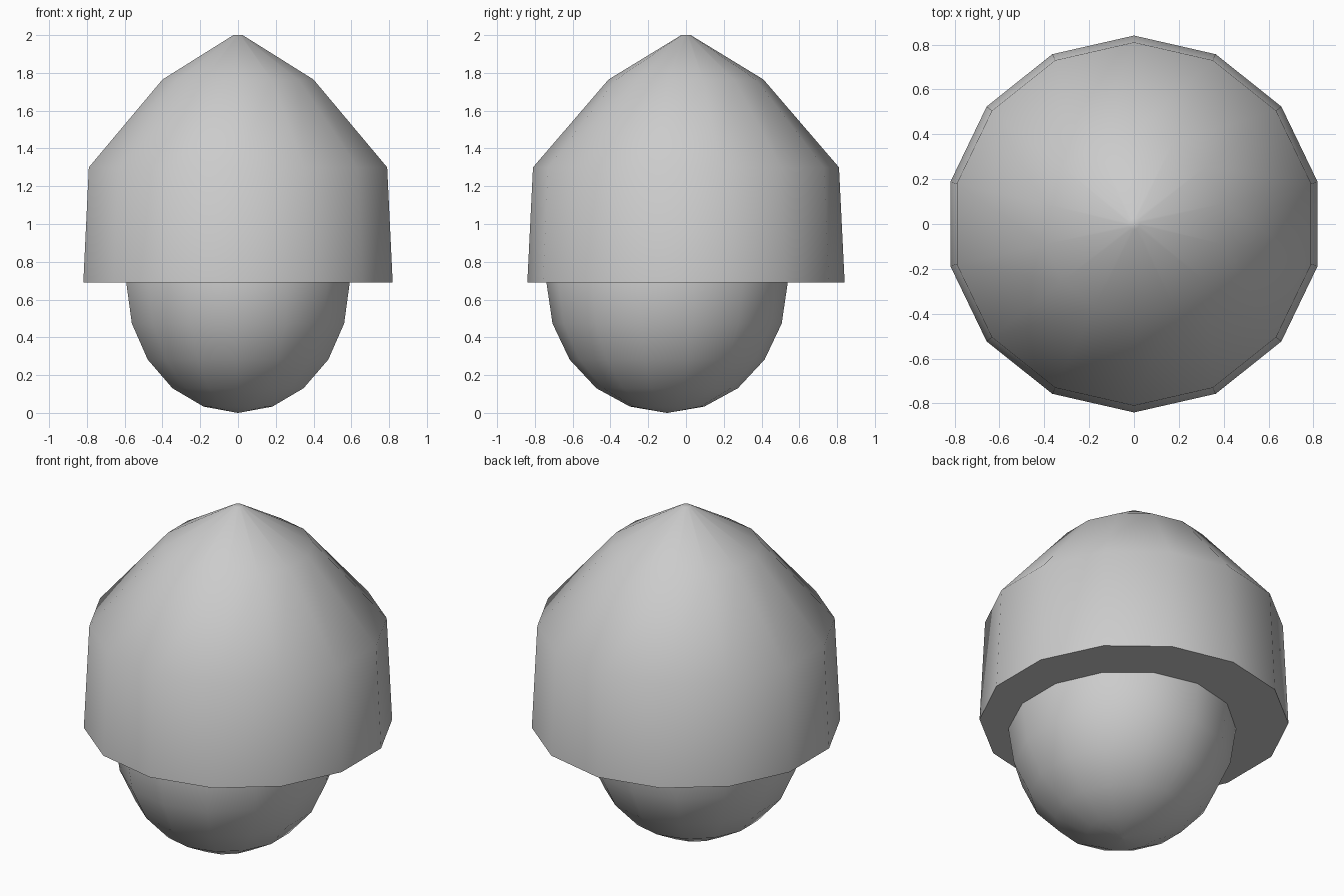
import bpy
import math

cube = bpy.data.objects.get("Cube")
if cube:
    bpy.data.objects.remove(cube, do_unlink=True)

SIDES = 14

grey = bpy.data.materials.new("plain grey")
grey.use_nodes = True
grey.diffuse_color = (0.6, 0.6, 0.6, 1)
grey.node_tree.nodes["Principled BSDF"].inputs["Base Color"].default_value = (0.6, 0.6, 0.6, 1)


def lathe(name, profile, location=(0, 0, 0), x_scale=1.0):
    """Turn a bottom-to-top (radius, height) profile into a closed solid."""
    verts, faces = [], []
    for radius, z in profile:
        for i in range(SIDES):
            a = math.pi / 2 + math.tau * i / SIDES
            verts.append((radius * math.cos(a) * x_scale, radius * math.sin(a), z))
    for ring in range(len(profile) - 1):
        low, high = ring * SIDES, (ring + 1) * SIDES
        for i in range(SIDES):
            j = (i + 1) % SIDES
            faces.append((low + i, low + j, high + j, high + i))
    # End caps
    faces.append(tuple(reversed(range(SIDES))))
    top = (len(profile) - 1) * SIDES
    faces.append(tuple(range(top, top + SIDES)))

    mesh = bpy.data.meshes.new(name)
    mesh.from_pydata(verts, [], faces)
    mesh.materials.append(grey)
    obj = bpy.data.objects.new(name, mesh)
    obj.location = location
    bpy.context.collection.objects.link(obj)
    bpy.ops.object.select_all(action="DESELECT")
    obj.select_set(True)
    bpy.context.view_layer.objects.active = obj
    bpy.ops.object.shade_smooth_by_angle(angle=math.radians(60))
    return obj


# Pointed cap with a flat underside
lathe("cap", [(0.84, 0.69), (0.81, 1.3), (0.41, 1.765), (0.025, 2.0)])

# Rounded body: a ten-ring ball set slightly forward, its upper half inside the cap
RINGS, RADIUS, HALF_HEIGHT = 10, 0.638, 0.685
ball = [(0.002, 0.0)]
for k in range(1, RINGS):
    t = math.pi * k / RINGS
    ball.append((RADIUS * math.sin(t), HALF_HEIGHT * (1 - math.cos(t))))
ball.append((0.002, 2 * HALF_HEIGHT))
lathe("body", ball, location=(0, -0.1, 0), x_scale=0.95)
